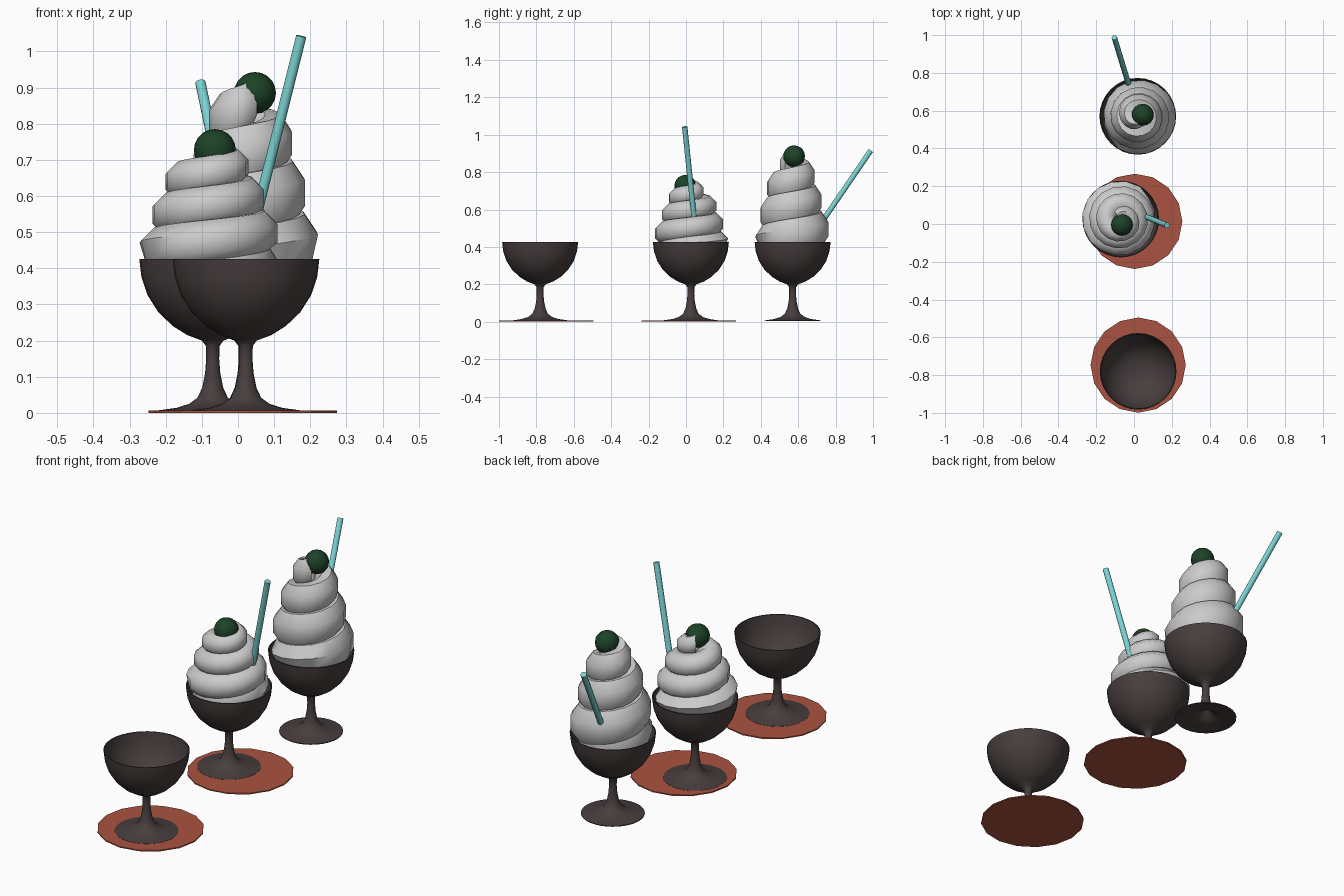
import bpy, bmesh, math
from mathutils import Vector

if "Cube" in bpy.data.objects:
    bpy.data.objects.remove(bpy.data.objects["Cube"])


def material(name, rgb):
    m = bpy.data.materials.new(name)
    m.diffuse_color = (*rgb, 1)
    m.use_nodes = True
    m.node_tree.nodes["Principled BSDF"].inputs["Base Color"].default_value = m.diffuse_color
    return m


BROWN = material("dark_brown", (0.065, 0.048, 0.048))
CLAY = material("clay_red", (0.40, 0.085, 0.05))
AQUA = material("aqua", (0.20, 0.65, 0.65))
GREEN = material("dark_green", (0.012, 0.055, 0.02))


def add_object(name, bm, mat=None, loc=(0, 0, 0), angle=None):
    bmesh.ops.recalc_face_normals(bm, faces=bm.faces)
    me = bpy.data.meshes.new(name)
    bm.to_mesh(me)
    bm.free()
    ob = bpy.data.objects.new(name, me)
    bpy.context.collection.objects.link(ob)
    ob.location = loc
    if mat:
        me.materials.append(mat)
    if angle:
        bpy.ops.object.select_all(action='DESELECT')
        ob.select_set(True)
        bpy.context.view_layer.objects.active = ob
        bpy.ops.object.shade_smooth_by_angle(angle=math.radians(angle))
    return ob


# Footed bowl: one lathed outline, from underside to foot, stem, bowl and inside
def goblet(name, x, y):
    outline = [(0, 0.06), (0.018, 0.05), (0.04, 0.024), (0.075, 0.012), (0.15, 0.003),
               (0.15, 0.007), (0.10, 0.014), (0.065, 0.025), (0.042, 0.042), (0.029, 0.07),
               (0.021, 0.11), (0.018, 0.15), (0.019, 0.185), (0.03, 0.2)]
    # outer bowl, then the inner bowl
    outline += [(0.07, 0.215), (0.11, 0.24), (0.15, 0.278), (0.18, 0.325), (0.197, 0.375),
                (0.203, 0.425), (0.198, 0.425), (0.191, 0.377), (0.174, 0.329),
                (0.145, 0.284), (0.106, 0.247), (0.06, 0.225), (0, 0.216)]
    bm = bmesh.new()
    verts = [bm.verts.new((r, 0, z)) for r, z in outline]
    edges = [bm.edges.new(p) for p in zip(verts, verts[1:])]
    bmesh.ops.spin(bm, geom=verts + edges, cent=(0, 0, 0), axis=(0, 0, 1),
                   angle=2 * math.pi, steps=32, use_duplicate=False)
    bmesh.ops.remove_doubles(bm, verts=bm.verts, dist=1e-4)
    add_object(name, bm, BROWN, (x, y, 0), 40)


# Table mat: thin 16-sided disc
def mat_disc(name, x, y):
    bm = bmesh.new()
    bmesh.ops.create_cone(bm, cap_ends=True, segments=16, radius1=0.252, radius2=0.252, depth=0.006)
    add_object(name, bm, CLAY, (x, y, 0.003))


# Swirled cream: octagonal tube swept up a shrinking helix
def swirl(name, x, y, stretch, start):
    bm = bmesh.new()
    rings = []
    per_turn, t0, t1 = 16, -0.9, 2.85
    n = int((t1 - t0) * per_turn)
    for i in range(n + 1):
        t = t0 + (t1 - t0) * i / n
        outer = 0.203 - 0.037 * max(t, 0)
        a = 0.066 - 0.006 * max(t, 0)
        if t > 2.4:
            outer -= 0.1 * (t - 2.4)
        c = max(outer - a, 0)
        zc = 0.022 + 0.108 * t - 0.0055 * max(t, 0) ** 2
        th = start + 2 * math.pi * t
        ring = []
        for k in range(8):
            p = math.pi / 8 + k * math.pi / 4
            r = c + a * 1.06 * math.cos(p)
            z = (zc + a * 1.03 * math.sin(p)) * stretch
            if z < 0.01:
                # keep the part below the rim inside the bowl
                z = max(z, -0.08)
                r = min(r, 0.188 + 0.4 * min(z, 0))
            ring.append(bm.verts.new((r * math.cos(th), r * math.sin(th), z)))
        rings.append(ring)
    for r0, r1 in zip(rings, rings[1:]):
        for k in range(8):
            j = (k + 1) % 8
            bm.faces.new((r0[k], r0[j], r1[j], r1[k]))
    bm.faces.new(rings[0])
    bm.faces.new(rings[-1])
    add_object(name, bm, None, (x, y, 0.425), 50)


def cherry(name, loc):
    bm = bmesh.new()
    bmesh.ops.create_uvsphere(bm, u_segments=16, v_segments=10, radius=0.058)
    add_object(name, bm, GREEN, loc, 60)


# Straw: rod between two points, extended into the cream
def straw(name, low, high):
    low, high = Vector(low), Vector(high)
    low = low - (high - low) * 0.15
    d = high - low
    bm = bmesh.new()
    bmesh.ops.create_cone(bm, cap_ends=True, segments=12, radius1=0.0145, radius2=0.0145, depth=d.length)
    ob = add_object(name, bm, AQUA, (low + high) / 2, 40)
    ob.rotation_euler = d.to_track_quat('Z', 'Y').to_euler()


# Empty goblet at the front
mat_disc("front_mat", 0.022, -0.747)
goblet("front_goblet", 0.022, -0.78)

# Middle sundae
mat_disc("middle_mat", 0.004, 0.014)
goblet("middle_goblet", -0.07, 0.026)
swirl("middle_cream", -0.073, 0.026, 1.0, math.pi)
cherry("middle_cherry", (-0.064, -0.004, 0.727))
straw("middle_straw", (0.052, 0.044, 0.55), (0.175, -0.007, 1.042))

# Tall sundae at the back
goblet("back_goblet", 0.02, 0.57)
swirl("back_cream", 0.022, 0.57, 1.5, 0)
cherry("back_cherry", (0.047, 0.578, 0.885))
straw("back_straw", (-0.028, 0.738, 0.55), (-0.104, 0.987, 0.914))
